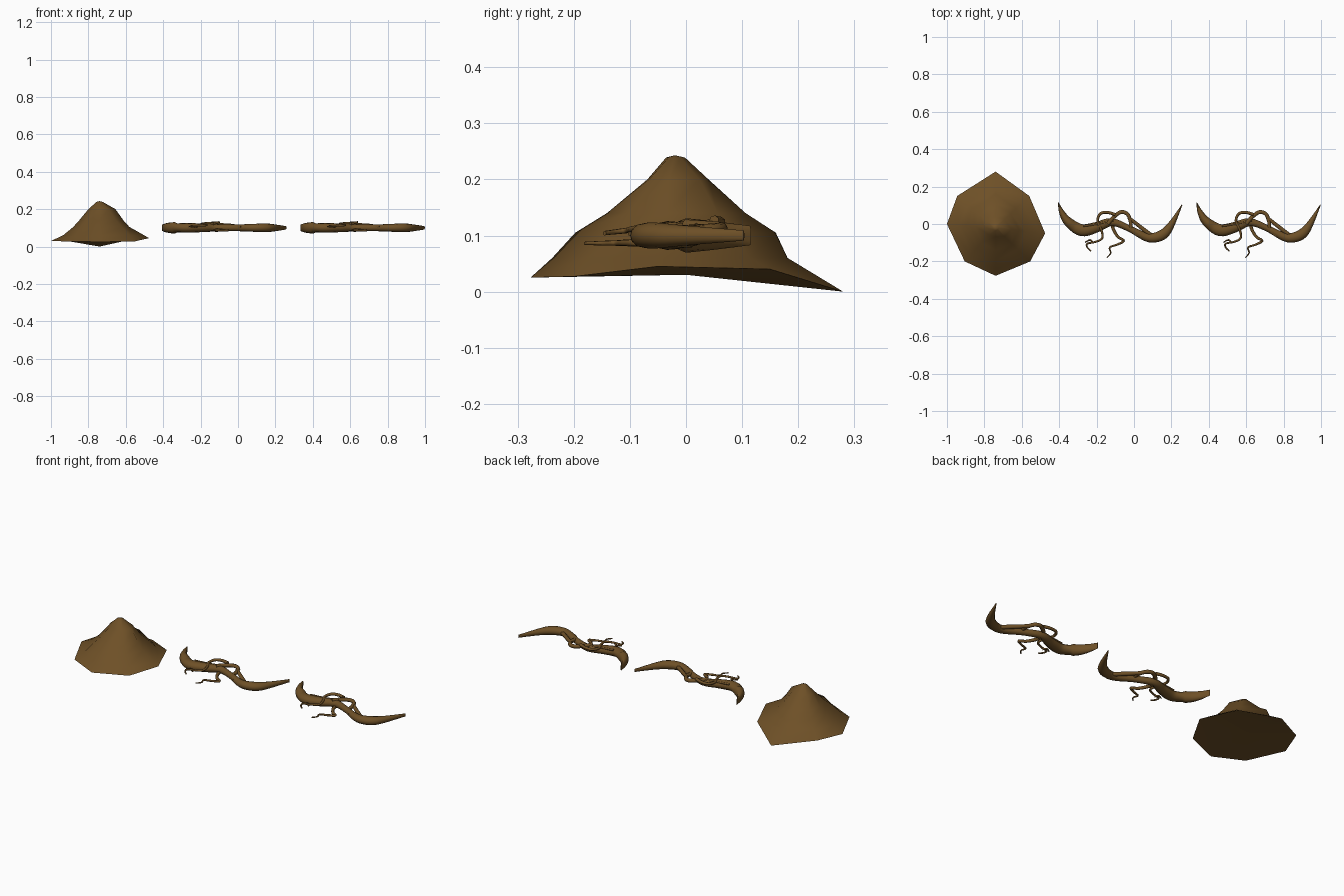
import bpy, bmesh, math
from mathutils import Vector

if "Cube" in bpy.data.objects:
    bpy.data.objects.remove(bpy.data.objects["Cube"])

brown = bpy.data.materials.new("earth brown")
brown.diffuse_color = (0.155, 0.08, 0.02, 1)
brown.use_nodes = True
brown.node_tree.nodes["Principled BSDF"].inputs["Base Color"].default_value = brown.diffuse_color


def finish(name, bm, angle):
    bmesh.ops.recalc_face_normals(bm, faces=bm.faces)
    me = bpy.data.meshes.new(name)
    bm.to_mesh(me)
    bm.free()
    me.materials.append(brown)
    ob = bpy.data.objects.new(name, me)
    bpy.context.collection.objects.link(ob)
    bpy.context.view_layer.objects.active = ob
    ob.select_set(True)
    bpy.ops.object.shade_smooth_by_angle(angle=math.radians(angle))
    ob.select_set(False)


def bridge(bm, a, b):
    n = len(a)
    for i in range(n):
        bm.faces.new((a[i], a[(i + 1) % n], b[(i + 1) % n], b[i]))


def catmull(pts, steps=5):
    """Smooth curve through a list of points."""
    p = [pts[0], *pts, pts[-1]]
    out = []
    for a, b, c, d in zip(p, p[1:], p[2:], p[3:]):
        for s in range(steps):
            t = s / steps
            out.append([0.5 * (2 * q + (r - o) * t + (2 * o - 5 * q + 4 * r - u) * t * t
                               + (3 * q - o - 3 * r + u) * t ** 3)
                        for o, q, r, u in zip(a, b, c, d)])
    return out + [list(pts[-1])]


def sweep(bm, path, sides):
    """Skin a path of (x, y, z, half width, half height) with elliptical rings."""
    prev = None
    for i, (x, y, z, w, h) in enumerate(path):
        a, b = path[max(i - 1, 0)], path[min(i + 1, len(path) - 1)]
        side = Vector((a[1] - b[1], b[0] - a[0], 0)).normalized() * max(w, .002)
        ring = []
        for k in range(sides):
            t = math.tau * k / sides
            ring.append(bm.verts.new(Vector((x, y, z + h * math.sin(t))) + side * math.cos(t)))
        if prev:
            bridge(bm, prev, ring)
        else:
            bm.faces.new(ring)
        prev = ring
    bm.faces.new(prev)


def rootlet(bm, dx, pts, z0, z1, r0, r1):
    """Round tapering strand, with height and radius blended from start to end."""
    path = catmull(pts)
    for i, p in enumerate(path):
        t = i / (len(path) - 1)
        r = r0 + (r1 - r0) * t
        path[i] = (p[0] + dx, p[1], z0 + (z1 - z0) * t, r, r)
    sweep(bm, path, 7)


# Mound: eight-cornered rim; at each height the four main sides have their own reach
peak = Vector((-.74, -.02, .243))
rim = [(-.475, -.05, .045), (-.56, .15, .04), (-.74, .28, 0), (-.945, .15, .035),
       (-1, 0, .03), (-.905, -.2, .027), (-.74, -.277, .025), (-.555, -.2, .027)]
levels = [(.06, .9, .67, .75, .85), (.105, .6, .6, .54, .69),
          (.14, .48, .42, .42, .47), (.2, .32, .2, .23, .19), (.239, .06, .06, .06, .06)]
bm = bmesh.new()
rings = [[bm.verts.new(p) for p in rim]]
for z, *reach in levels:
    ring = []
    for i, (x, y, _) in enumerate(rim):
        f = (reach[i // 2] + reach[(i + 1) // 2 % 4]) / 2
        ring.append(bm.verts.new((peak.x + (x - peak.x) * f, peak.y + (y - peak.y) * f, z)))
    bridge(bm, rings[-1], ring)
    rings.append(ring)
top = bm.verts.new(peak)
under = bm.verts.new((-.74, 0, .03))
for i in range(8):
    j = (i + 1) % 8
    bm.faces.new((rings[-1][i], rings[-1][j], top))
    bm.faces.new((rings[0][j], rings[0][i], under))
finish("earth_mound", bm, 50)

# Root body: (x, y, half width); flatter than wide, blunt at the left end
body = [(-.405, .115, .002), (-.385, .06, .015), (-.35, .01, .025), (-.28, -.033, .032),
        (-.2, -.017, .028), (-.12, .01, .021), (-.03, -.022, .017), (.06, -.068, .022),
        (.11, -.073, .026), (.16, -.052, .027), (.2, -.002, .018), (.257, .103, .002)]

# Strands seen from above
arch = [(-.14, 0), (-.11, .035), (-.07, .063), (-.035, .052), (-.018, .01), (-.015, -.03), (.02, -.06)]
loop = [(-.1, .05), (-.14, .062), (-.18, .055), (-.195, .015), (-.175, -.03), (-.17, -.075),
        (-.205, -.095), (-.25, -.105), (-.25, -.125), (-.23, -.145)]
tail = [(-.12, .01), (-.11, -.03), (-.085, -.07), (-.055, -.09), (-.09, -.11),
        (-.13, -.125), (-.125, -.155), (-.145, -.18)]
brace = [(-.03, .035), (.02, -.005), (.09, -.06)]
ridge = [(-.27, -.01), (-.2, 0), (-.11, .02)]
curl = [(-.22, -.1), (-.235, -.085), (-.262, -.098)]

for number, dx in enumerate((0, .74), 1):
    bm = bmesh.new()
    path = []
    for x, y, w in catmull(body):
        h = .008 + .55 * w + (.008 if x < -.33 else 0)
        path.append((x + dx, y, .1, w, h))
    sweep(bm, path, 12)
    finish(f"root_body_{number}", bm, 60)

    bm = bmesh.new()
    rootlet(bm, dx, arch, .118, .105, .011, .01)
    rootlet(bm, dx, loop, .127, .104, .009, .004)
    rootlet(bm, dx, tail, .088, .086, .01, .003)
    rootlet(bm, dx, brace, .112, .1, .009, .012)
    rootlet(bm, dx, ridge, .118, .116, .006, .006)
    rootlet(bm, dx, curl, .105, .107, .006, .003)
    finish(f"rootlets_{number}", bm, 60)
